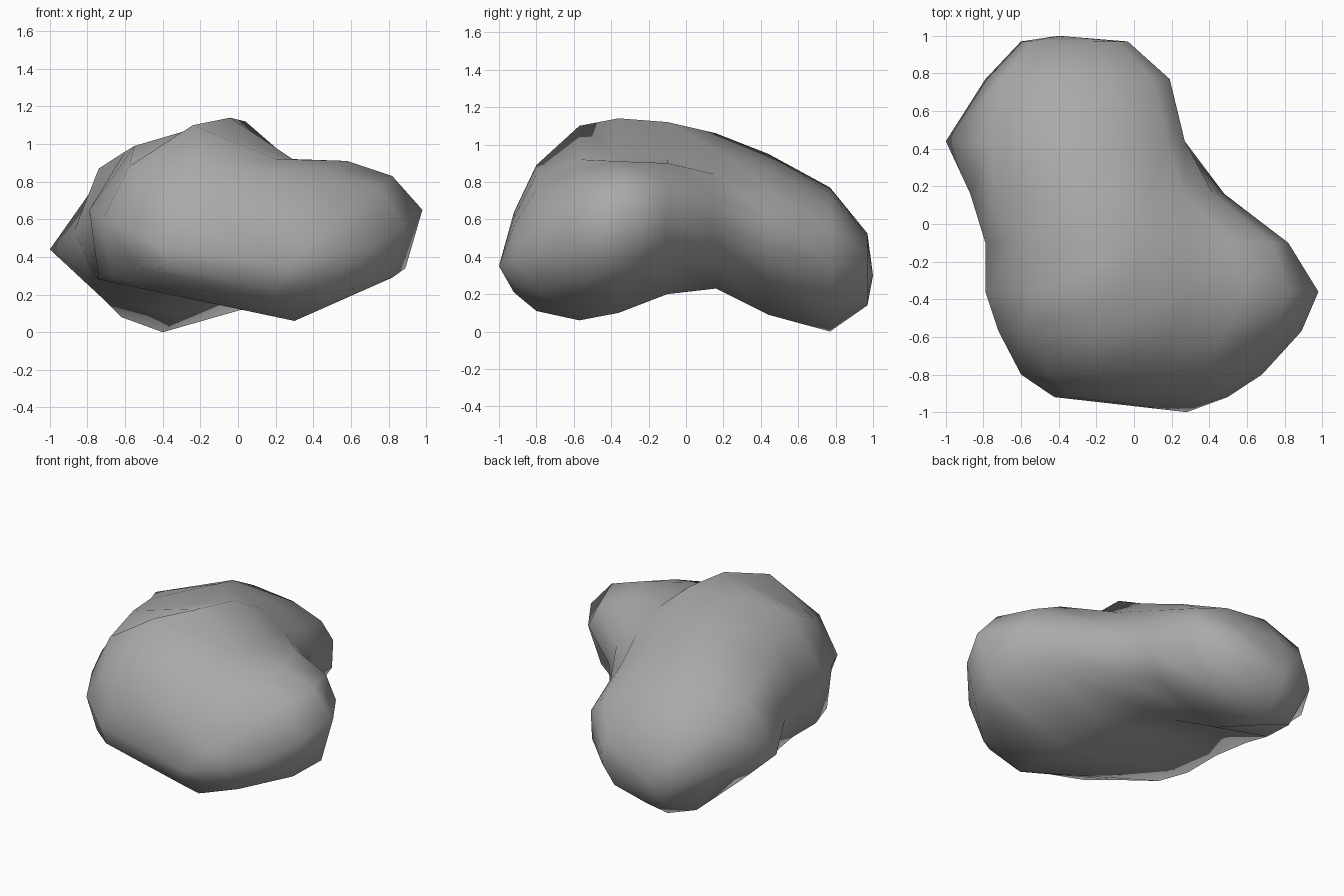
import bpy, bmesh

# Cross-sections of the boulder from front to back: y, then (x, z) outline running
# left-low, left, upper left, top, valley, lobe top, lobe shoulder, right, right-low, bottom
SECTIONS = [
    (-0.80, [(-.52, .34), (-.60, .55), (-.46, .79), (-.20, .89), (.12, .84),
             (.38, .76), (.58, .62), (.68, .44), (.56, .22), (.26, .11)]),
    (-0.57, [(-.68, .29), (-.72, .60), (-.58, .88), (-.24, 1.10), (.20, .92),
             (.48, .87), (.75, .77), (.89, .56), (.82, .29), (.30, .06)]),
    (-0.36, [(-.74, .28), (-.79, .65), (-.55, .99), (-.04, 1.14), (.29, .92),
             (.58, .91), (.82, .83), (.98, .65), (.89, .34), (.31, .10)]),
    (-0.10, [(-.75, .29), (-.79, .62), (-.60, .96), (.04, 1.12), (.27, .92),
             (.52, .90), (.74, .80), (.82, .64), (.72, .40), (.18, .20)]),
    (0.16, [(-.78, .28), (-.87, .54), (-.74, .87), (-.25, 1.06), (.08, .97),
            (.26, .84), (.42, .71), (.48, .57), (.34, .37), (-.20, .23)]),
    (0.44, [(-.72, .18), (-1.0, .44), (-.76, .78), (-.35, .95), (-.02, .88),
            (.18, .76), (.27, .62), (.27, .46), (.14, .25), (-.30, .09)]),
    (0.77, [(-.62, .08), (-.79, .40), (-.70, .67), (-.42, .77), (-.12, .74),
            (.10, .66), (.19, .55), (.18, .36), (.02, .12), (-.40, .00)]),
]


def shrunk(outline, cx, cz, sx, sz):
    return [(cx + (x - cx) * sx, cz + (z - cz) * sz) for x, z in outline]


# Rounded ends: a smaller ring before each closing point
front = (-0.92, shrunk(SECTIONS[0][1], 0.03, 0.33, 0.72, 0.55))
back = (0.97, shrunk(SECTIONS[-1][1], -0.34, 0.28, 0.58, 0.50))
stations = [front] + SECTIONS + [back]

bm = bmesh.new()
rings = [[bm.verts.new((x, y, z)) for x, z in outline] for y, outline in stations]
n = len(rings[0])

# Skin between neighbouring sections
for a, b in zip(rings, rings[1:]):
    for i in range(n):
        j = (i + 1) % n
        bm.faces.new((a[i], a[j], b[j], b[i]))

# Close both ends with a fan
for ring, tip in ((rings[0], (0.28, -1.0, 0.35)), (rings[-1], (-0.40, 1.0, 0.30))):
    v = bm.verts.new(tip)
    for i in range(n):
        bm.faces.new((ring[i], ring[(i + 1) % n], v))

bmesh.ops.recalc_face_normals(bm, faces=bm.faces)
for f in bm.faces:
    f.smooth = True
mesh = bpy.data.meshes.new("boulder")
bm.to_mesh(mesh)
bm.free()
boulder = bpy.data.objects.new("boulder", mesh)
bpy.context.collection.objects.link(boulder)

# Mid-grey stone
stone = bpy.data.materials.new("stone")
stone.diffuse_color = (0.40, 0.40, 0.40, 1)
mesh.materials.append(stone)
